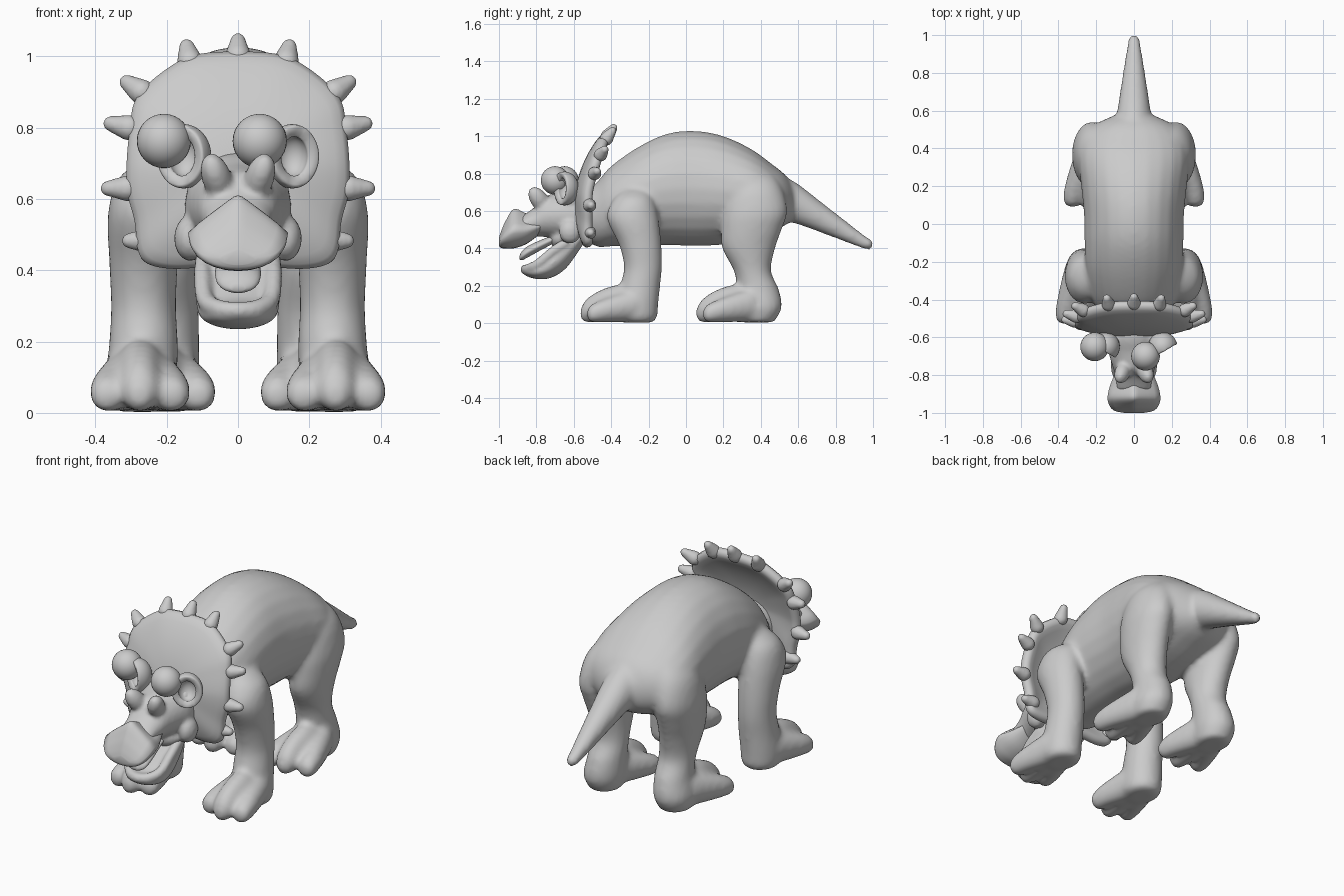
import bpy, bmesh, math
from mathutils import Vector, Matrix

cube = bpy.data.objects.get("Cube")
if cube:
    bpy.data.objects.remove(cube, do_unlink=True)

grey = bpy.data.materials.new("plain grey")
grey.use_nodes = True
grey.diffuse_color = (0.6, 0.6, 0.6, 1)
grey.node_tree.nodes["Principled BSDF"].inputs["Base Color"].default_value = (0.6, 0.6, 0.6, 1)


def finish(name, bm):
    bmesh.ops.recalc_face_normals(bm, faces=bm.faces)
    for f in bm.faces:
        f.smooth = True
    mesh = bpy.data.meshes.new(name)
    bm.to_mesh(mesh)
    bm.free()
    obj = bpy.data.objects.new(name, mesh)
    mesh.materials.append(grey)
    bpy.context.collection.objects.link(obj)
    return obj


def spline(keys, steps=5):
    """Catmull-Rom through tuples of any length."""
    out = []
    for i in range(len(keys) - 1):
        a, b = keys[max(i - 1, 0)], keys[i]
        c, d = keys[i + 1], keys[min(i + 2, len(keys) - 1)]
        for s in range(steps):
            t = s / steps
            out.append([q + t / 2 * (r - p + t * (2 * p - 5 * q + 4 * r - s3 + t * (3 * (q - r) + s3 - p)))
                        for p, q, r, s3 in zip(a, b, c, d)])
    return out + [list(keys[-1])]


def loft(bm, keys, axis, side=1, peak=0, sides=24):
    """Rings (x, y, z, rx, r2) in planes square to the y or z axis."""
    rings = []
    for x, y, z, rx, r2 in spline(keys):
        ring = []
        for k in range(sides):
            a = math.tau * k / sides
            u = rx * math.cos(a) * (1 - peak * max(0, math.sin(a)))
            v = r2 * math.sin(a)
            p = (x + u, y, z + v) if axis == "y" else (x + u, y + v, z)
            ring.append(bm.verts.new((side * p[0], p[1], p[2])))
        rings.append(ring)
    bridge(bm, rings)
    bm.faces.new(rings[-1])


def bridge(bm, rings):
    """Cap the first ring and join each ring to the next."""
    bm.faces.new(rings[0])
    for r, s in zip(rings, rings[1:]):
        for k in range(len(r)):
            n = (k + 1) % len(r)
            bm.faces.new((r[k], r[n], s[n], s[k]))


def blob(bm, center, radii, direction=(0, 0, 1), segs=20):
    """Ellipsoid whose third radius points along the direction."""
    turn = Vector((0, 0, 1)).rotation_difference(Vector(direction)).to_matrix().to_4x4()
    m = Matrix.Translation(center) @ turn @ Matrix.Diagonal((*radii, 1))
    bmesh.ops.create_uvsphere(bm, u_segments=segs, v_segments=segs // 2, radius=1, matrix=m)


def blend(obj, voxel, repeats):
    """Fuse overlapping volumes into one soft skin."""
    r = obj.modifiers.new("fuse", "REMESH")
    r.mode, r.voxel_size, r.use_smooth_shade = "VOXEL", voxel, True
    s = obj.modifiers.new("soften", "SMOOTH")
    s.factor, s.iterations = 0.5, repeats


def thicken(obj, amount):
    """Give a sheet a rounded thickness."""
    shell = obj.modifiers.new("thickness", "SOLIDIFY")
    shell.thickness, shell.offset = amount, 0
    rounding = obj.modifiers.new("rounding", "SUBSURF")
    rounding.levels = rounding.render_levels = 1


# Body, tail and legs
bm = bmesh.new()
loft(bm, [(0, -.58, .57, .10, .10), (0, -.48, .58, .17, .17), (0, -.40, .625, .22, .215),
          (0, -.25, .68, .255, .265), (0, -.1, .715, .262, .298), (0, .05, .72, .265, .308),
          (0, .2, .71, .28, .29), (0, .35, .69, .295, .24), (0, .46, .67, .27, .18),
          (0, .53, .658, .2, .135), (0, .59, .64, .07, .07)], "y")
loft(bm, [(0, .45, .68, .10, .12), (0, .57, .65, .092, .113), (0, .75, .55, .066, .077),
          (0, .95, .435, .035, .038), (0, .985, .423, .027, .029), (0, 1.003, .42, .01, .012)], "y")
front_leg = [(.21, -.27, .72, .04, .06), (.235, -.28, .66, .10, .11), (.262, -.285, .56, .103, .138),
             (.265, -.245, .42, .097, .114), (.265, -.23, .3, .092, .102), (.265, -.245, .2, .097, .107),
             (.27, -.26, .1, .1, .112), (.27, -.26, .03, .095, .105), (.27, -.26, .003, .07, .08)]
hind_leg = [(.15, .37, .83, .05, .07), (.195, .37, .73, .1, .14), (.222, .37, .6, .105, .172),
            (.22, .35, .5, .102, .162), (.21, .335, .4, .097, .142), (.2, .355, .28, .09, .1),
            (.2, .385, .18, .092, .112), (.21, .39, .08, .1, .122), (.21, .38, .004, .08, .09)]
for side in (1, -1):
    for leg, foot_x, heel, tip, fan in ((front_leg, .275, -.26, -.565, 1), (hind_leg, .218, .36, .055, 1.18)):
        loft(bm, leg, "z", side)
        for spread in (-1, 0, 1):
            back = .035 * abs(spread)
            reach = tip + back - heel
            low = .022 * abs(spread)
            loft(bm, [(foot_x + .03 * spread, heel, .10, .07, .09),
                      (foot_x + .05 * fan * spread, heel + .35 * reach, .105 - low, .072, .10 - low),
                      (foot_x + .08 * fan * spread, heel + .7 * reach, .087 - low, .06, .083 - low),
                      (foot_x + .09 * fan * spread, heel + .92 * reach, .062 - low / 2, .047, .058 - low / 2),
                      (foot_x + .09 * fan * spread, heel + reach, .05, .018, .02)], "y", side)
blend(finish("body_tail_and_legs", bm), .014, 9)

# Head with cheeks and blunt nose bumps
bm = bmesh.new()
loft(bm, [(0, -.48, .58, .14, .15), (0, -.6, .578, .15, .15), (0, -.68, .575, .135, .125),
          (0, -.76, .568, .112, .107), (0, -.81, .542, .098, .078), (0, -.88, .52, .09, .05)], "y")
blob(bm, (0, -.645, .45), (.115, .085, .065))
for side in (1, -1):
    blob(bm, (side * .135, -.62, .49), (.045, .06, .065))
    blob(bm, (side * .06, -.785, .66), (.042, .048, .08), (side * .25, -.5, .7))
    blob(bm, (side * .09, -.61, .65), (.055, .05, .06), (side, 0, .6))
blend(finish("head", bm), .011, 5)

# Beak
bm = bmesh.new()
loft(bm, [(0, -.77, .525, .09, .04), (0, -.85, .505, .125, .08), (0, -.92, .505, .14, .105),
          (0, -.965, .472, .128, .073), (0, -.99, .445, .1, .042), (0, -1.0, .435, .05, .02)], "y", peak=.72)
finish("beak", bm)

# Lower jaw with its lip, and tongue
bm = bmesh.new()
loft(bm, [(0, -.55, .48, .1, .06), (0, -.64, .39, .112, .095), (0, -.72, .318, .118, .075),
          (0, -.79, .28, .108, .045), (0, -.85, .278, .075, .028), (0, -.875, .285, .04, .015)], "y")
half = [(.095, -.64, .43), (.1, -.71, .385), (.092, -.79, .318), (.055, -.84, .293)]
path = half + [(0, -.86, .287)] + [(-x, y, z) for x, y, z in reversed(half)]
for p in spline(path, 6):
    blob(bm, p, (.026, .026, .026), segs=12)
blend(finish("lower_jaw", bm), .009, 4)
bm = bmesh.new()
loft(bm, [(0, -.66, .47, .05, .02), (0, -.76, .425, .06, .026), (0, -.84, .385, .064, .03),
          (0, -.875, .362, .052, .025), (0, -.89, .35, .02, .01)], "y")
finish("tongue", bm)


# Frill, domed forwards
def frill_y(z):
    return -.515 + .095 * max(0, (z - .68) / .32) ** 1.3


edge = [(0, 1.01), (.13, 1.0), (.23, .94), (.29, .875), (.303, .8), (.312, .715), (.312, .62),
        (.288, .53), (.275, .43), (.2, .405), (.1, .41), (0, .415)]
outline = edge + [(-x, z) for x, z in reversed(edge[1:-1])]
outline = spline(outline + outline[:1], 3)[:-1]
bm = bmesh.new()
rings = []
for f in (.15, .4, .65, .85, 1):
    ring = []
    for x, z in outline:
        h = .7 + (z - .7) * f
        ring.append(bm.verts.new((x * f, frill_y(h) - .055 * (1 - f ** 3), h)))
    rings.append(ring)
bridge(bm, rings)
thicken(finish("frill", bm), .058)

# Blunt spikes around the frill, narrowing outwards
spikes = [(0, 1.0, 0, 1, .75), (.135, .985, .2, 1, .75), (.27, .9, .75, .5, .4), (.305, .8, 1, .22, .25),
          (.31, .63, 1, .0, .15), (.25, .483, 1, 0, .1)]
bm = bmesh.new()
for x, z, dx, dz, dy in spikes:
    for side in ((1, -1) if x else (1,)):
        aim = Vector((side * dx, dy, dz)).normalized()
        base = Vector((side * x, frill_y(z), z))
        for step in range(6):
            radius = .037 - .003 * step
            blob(bm, base + aim * .011 * step, (radius, radius, radius), aim, 14)
blend(finish("frill_spikes", bm), .007, 4)

# Cupped eye sockets and eyeballs
for label, side, eye in (("left", 1, (.061, -.70, .763)), ("right", -1, (-.208, -.65, .763))):
    bm = bmesh.new()
    blob(bm, (side * .152, -.65, .72), (.062, .062, .074), segs=24)
    bmesh.ops.bisect_plane(bm, geom=bm.verts[:] + bm.edges[:] + bm.faces[:], dist=.001,
                           plane_co=(side * .152, -.675, .72), plane_no=(side * .5, -.9, 0), clear_outer=True)
    thicken(finish(label + "_eye_socket", bm), .034)
    bm = bmesh.new()
    blob(bm, eye, (.076, .076, .076), segs=32)
    finish(label + "_eyeball", bm)
